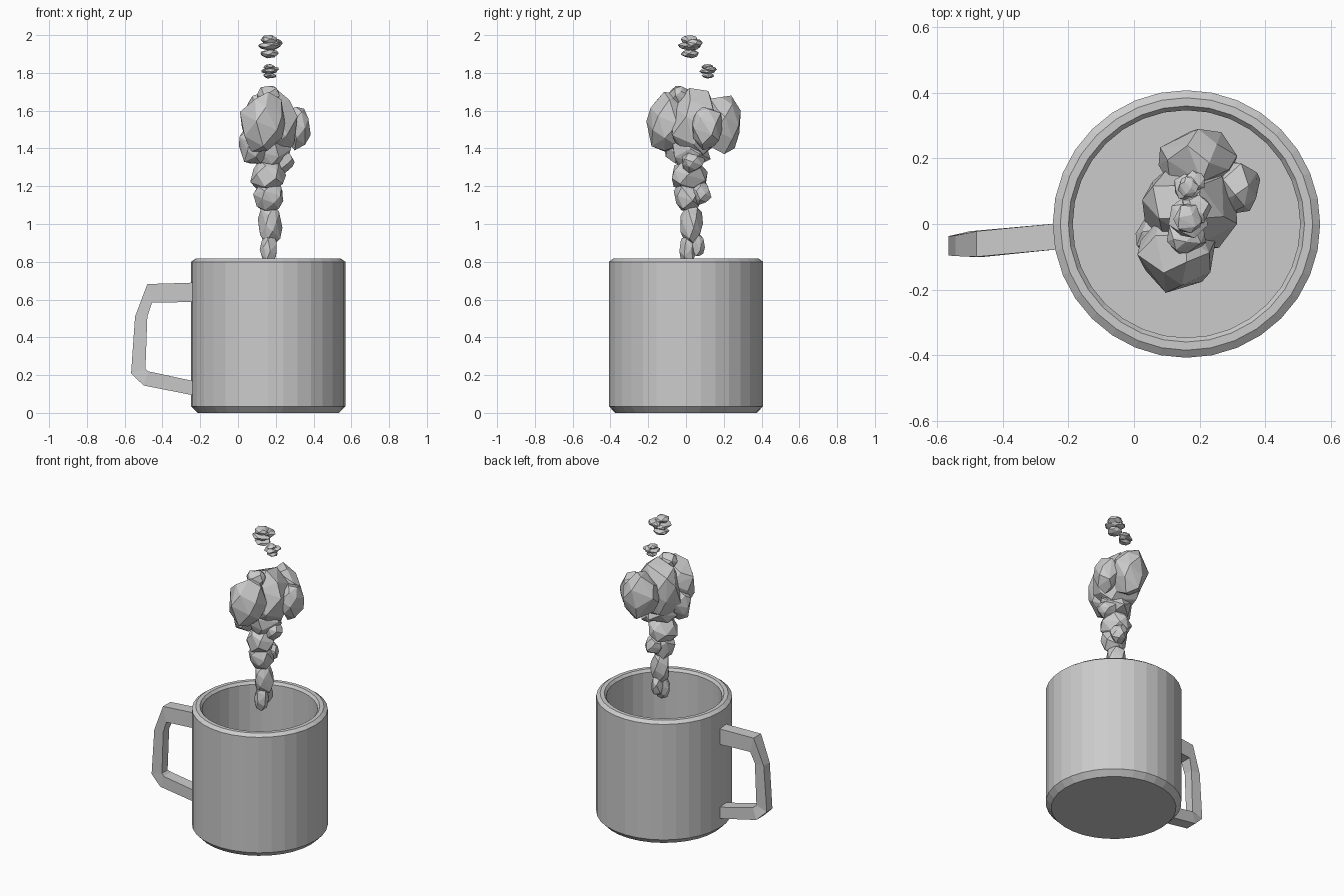
import bpy, bmesh, math, random
from mathutils import Vector

if "Cube" in bpy.data.objects:
    bpy.data.objects.remove(bpy.data.objects["Cube"])

random.seed(4)


def add_object(name, bm):
    bmesh.ops.recalc_face_normals(bm, faces=bm.faces[:])
    mesh = bpy.data.meshes.new(name)
    bm.to_mesh(mesh)
    bm.free()
    obj = bpy.data.objects.new(name, mesh)
    bpy.context.collection.objects.link(obj)
    return obj


def bridge(bm, rings):
    """Quads between successive closed rings, capped at both ends."""
    for a, b in zip(rings, rings[1:]):
        n = len(a)
        for i in range(n):
            j = (i + 1) % n
            bm.faces.new((a[i], a[j], b[j], b[i]))
    bm.faces.new(rings[0])
    bm.faces.new(rings[-1])


def add_lump(bm, centre, size, count=22):
    """Faceted lump: convex hull of jittered points on a sphere."""
    pts = []
    turn = random.uniform(0, 6.28)
    for i in range(count):
        z = 1 - 2 * (i + 0.5) / count
        a = turn + i * 2.39996 + random.uniform(-0.3, 0.3)
        r = math.sqrt(1 - z * z)
        pts.append(Vector((r * math.cos(a), r * math.sin(a), z)) * random.uniform(0.9, 1.08))
    lo = [min(p[k] for p in pts) for k in range(3)]
    hi = [max(p[k] for p in pts) for k in range(3)]
    verts = [bm.verts.new([centre[k] + size[k] * (2 * (p[k] - lo[k]) / (hi[k] - lo[k]) - 1)
                           for k in range(3)]) for p in pts]
    res = bmesh.ops.convex_hull(bm, input=verts)
    loose = {v for v in res["geom_interior"] if isinstance(v, bmesh.types.BMVert)}
    bmesh.ops.delete(bm, geom=list(loose), context='VERTS')


# Mug body: lathed hollow cup with chamfered foot and rim
profile = [(0.375, 0.0), (0.408, 0.035), (0.408, 0.80), (0.385, 0.817),
           (0.36, 0.817), (0.347, 0.80), (0.347, 0.07)]
SIDES = 32
bm = bmesh.new()
rings = [[bm.verts.new((0.16 + r * math.cos(2 * math.pi * i / SIDES),
                        r * math.sin(2 * math.pi * i / SIDES), z))
          for i in range(SIDES)] for r, z in profile]
bridge(bm, rings)
add_object("mug_body", bm)

# Handle: outer x, z, inner x, z, then front and back y
stations = [(-0.22, 0.69, -0.22, 0.587, -0.076, 0.003),
            (-0.48, 0.682, -0.455, 0.584, -0.10, -0.022),
            (-0.545, 0.51, -0.48, 0.51, -0.098, -0.035),
            (-0.566, 0.21, -0.49, 0.235, -0.096, -0.037),
            (-0.50, 0.145, -0.475, 0.22, -0.10, -0.022),
            (-0.22, 0.09, -0.22, 0.165, -0.076, 0.003)]
bm = bmesh.new()
rings = [[bm.verts.new(p) for p in ((ox, y0, oz), (ox, y1, oz), (ix, y1, iz), (ix, y0, iz))]
         for ox, oz, ix, iz, y0, y1 in stations]
bridge(bm, rings)
add_object("mug_handle", bm)

# Steam column: narrow stem swelling into a cloud (centre, half sizes)
lumps = [(0.16, 0.01, 0.87, 0.045, 0.045, 0.08),
         (0.17, 0.06, 0.89, 0.035, 0.04, 0.06),
         (0.17, 0.03, 1.00, 0.065, 0.06, 0.11),
         (0.16, 0.01, 1.15, 0.08, 0.075, 0.085),
         (0.18, 0.08, 1.16, 0.055, 0.055, 0.06),
         (0.16, 0.02, 1.26, 0.095, 0.095, 0.09),
         (0.24, 0.04, 1.33, 0.06, 0.06, 0.06),
         (0.17, 0.03, 1.37, 0.11, 0.10, 0.09),
         (0.08, -0.04, 1.42, 0.075, 0.08, 0.10),
         (0.13, -0.095, 1.54, 0.12, 0.115, 0.16),
         (0.17, 0.045, 1.53, 0.145, 0.13, 0.19),
         (0.195, 0.19, 1.525, 0.12, 0.10, 0.155),
         (0.31, 0.11, 1.505, 0.075, 0.08, 0.115),
         (0.16, -0.04, 1.68, 0.06, 0.055, 0.05)]
bm = bmesh.new()
for l in lumps:
    add_lump(bm, l[:3], l[3:])
add_object("steam_column", bm)

# Loose puffs: small wrinkled stacks of flattened lumps
for name, x, y, z, r, h in (("lower_puff", 0.168, 0.115, 1.808, 0.042, 0.038),
                            ("upper_puff", 0.168, 0.02, 1.938, 0.06, 0.062)):
    bm = bmesh.new()
    for dz, k, dx in ((-0.6, 0.8, 0.0), (0.05, 1.0, -0.05), (0.3, 0.75, 0.4), (0.62, 0.75, -0.05)):
        add_lump(bm, (x + dx * r, y + dx * r, z + dz * h), (k * r, k * r, 0.38 * h), 18)
    add_object(name, bm)
